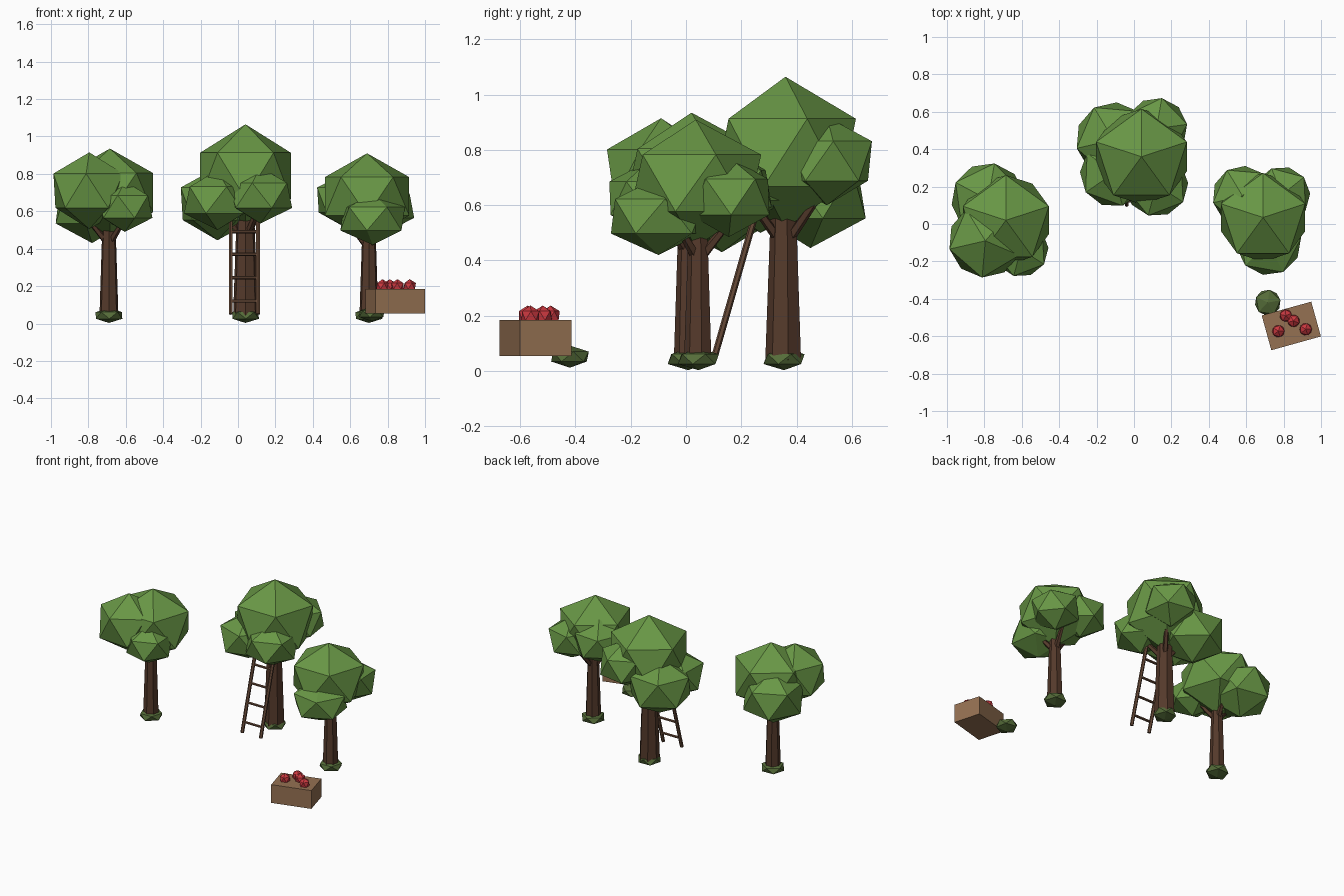
import bpy
from math import cos, sin, radians
from mathutils import Vector

if "Cube" in bpy.data.objects:
    bpy.data.objects.remove(bpy.data.objects["Cube"])


def material(name, r, g, b):
    m = bpy.data.materials.new(name)
    m.diffuse_color = (r, g, b, 1)
    m.use_nodes = True
    m.node_tree.nodes["Principled BSDF"].inputs["Base Color"].default_value = m.diffuse_color
    return m


LEAF = material("leaf", 0.14, 0.31, 0.06)
BUSH = material("bush", 0.09, 0.15, 0.04)
BARK = material("bark", 0.09, 0.042, 0.024)
LADDER = material("ladder_wood", 0.14, 0.07, 0.04)
WOOD = material("crate_wood", 0.30, 0.165, 0.085)
FRUIT = material("fruit", 0.60, 0.04, 0.05)


def finish(name, mat):
    ob = bpy.context.object
    ob.name = name
    ob.data.materials.append(mat)
    return ob


def blob(name, mat, loc, rx, rz, yaw=0):
    bpy.ops.mesh.primitive_ico_sphere_add(subdivisions=1, radius=1, location=loc,
                                          rotation=(0, 0, radians(yaw)))
    ob = finish(name, mat)
    ob.scale = (rx, rx, rz)
    return ob


def rod(name, mat, a, b, r1, r2, sides):
    a, b = Vector(a), Vector(b)
    d = b - a
    bpy.ops.mesh.primitive_cone_add(vertices=sides, radius1=r1, radius2=r2,
                                    depth=d.length, location=(a + b) / 2)
    ob = finish(name, mat)
    ob.rotation_euler = d.to_track_quat('Z', 'Y').to_euler()
    return ob


def tree(side, x, y, trunk_r, trunk_top, fork, spread, branch_dirs, crown):
    rod(side + "_trunk", BARK, (x, y, 0.04), (x, y, trunk_top), trunk_r, trunk_r * 0.7, 7)
    blob(side + "_root_tuft", BUSH, (x, y, 0.043), 0.083, 0.04, 20)
    for deg in branch_dirs:
        c, s = cos(radians(deg)), sin(radians(deg))
        rod(side + "_branch", BARK, (x, y, fork),
            (x + c * spread, y + s * spread, fork + spread * 1.2), 0.02, 0.013, 5)
    for i, (bx, by, bz, rx, rz) in enumerate(crown):
        blob(side + "_foliage", LEAF, (bx, by, bz), rx, rz, 18 + 31 * i)


# Trees: each crown is a main mass followed by smaller clumps (x, y, z, radius, height radius)
tree("left", -0.69, 0.008, 0.052, 0.52, 0.42, 0.10, (75, 195, 315), [
    (-0.685, 0.02, 0.70, 0.27, 0.235),
    (-0.795, -0.09, 0.71, 0.22, 0.205),
    (-0.78, 0.13, 0.62, 0.22, 0.19),
    (-0.605, -0.135, 0.625, 0.165, 0.135)])
tree("middle", 0.04, 0.355, 0.068, 0.60, 0.45, 0.17, (55, 165, 300), [
    (0.04, 0.36, 0.79, 0.285, 0.275),
    (-0.11, 0.45, 0.64, 0.225, 0.195),
    (0.12, 0.51, 0.76, 0.185, 0.16),
    (0.12, 0.21, 0.685, 0.19, 0.15),
    (-0.11, 0.27, 0.66, 0.20, 0.16)])
tree("right", 0.70, 0.045, 0.052, 0.50, 0.40, 0.11, (75, 195, 315), [
    (0.69, 0.035, 0.68, 0.265, 0.23),
    (0.58, 0.15, 0.66, 0.18, 0.15),
    (0.72, -0.10, 0.56, 0.195, 0.14),
    (0.79, 0.155, 0.63, 0.17, 0.145)])

# Ladder leaning on the middle tree
foot, head = Vector((0.034, 0.103, 0.05)), Vector((0.034, 0.255, 0.58))
for side in (-1, 1):
    off = Vector((side * 0.073, 0, 0))
    rod("ladder_rail", LADDER, foot + off, head + off, 0.012, 0.012, 6)
for z in (0.12, 0.245, 0.37, 0.49):
    p = foot.lerp(head, (z - foot.z) / (head.z - foot.z))
    off = Vector((0.075, 0, 0))
    rod("ladder_rung", LADDER, p - off, p + off, 0.009, 0.009, 6)

# Crate of fruit with a small bush beside it
bpy.ops.mesh.primitive_cube_add(size=1, location=(0.841, -0.545, 0.119),
                                rotation=(0, 0, radians(15.5)))
finish("crate", WOOD).scale = (0.275, 0.193, 0.13)
for i, (x, y) in enumerate([(0.772, -0.573), (0.812, -0.49), (0.853, -0.518), (0.918, -0.563)]):
    blob("fruit", FRUIT, (x, y, 0.2), 0.037, 0.037, 25 * i)
blob("crate_bush", BUSH, (0.715, -0.42, 0.052), 0.077, 0.04, 10)
